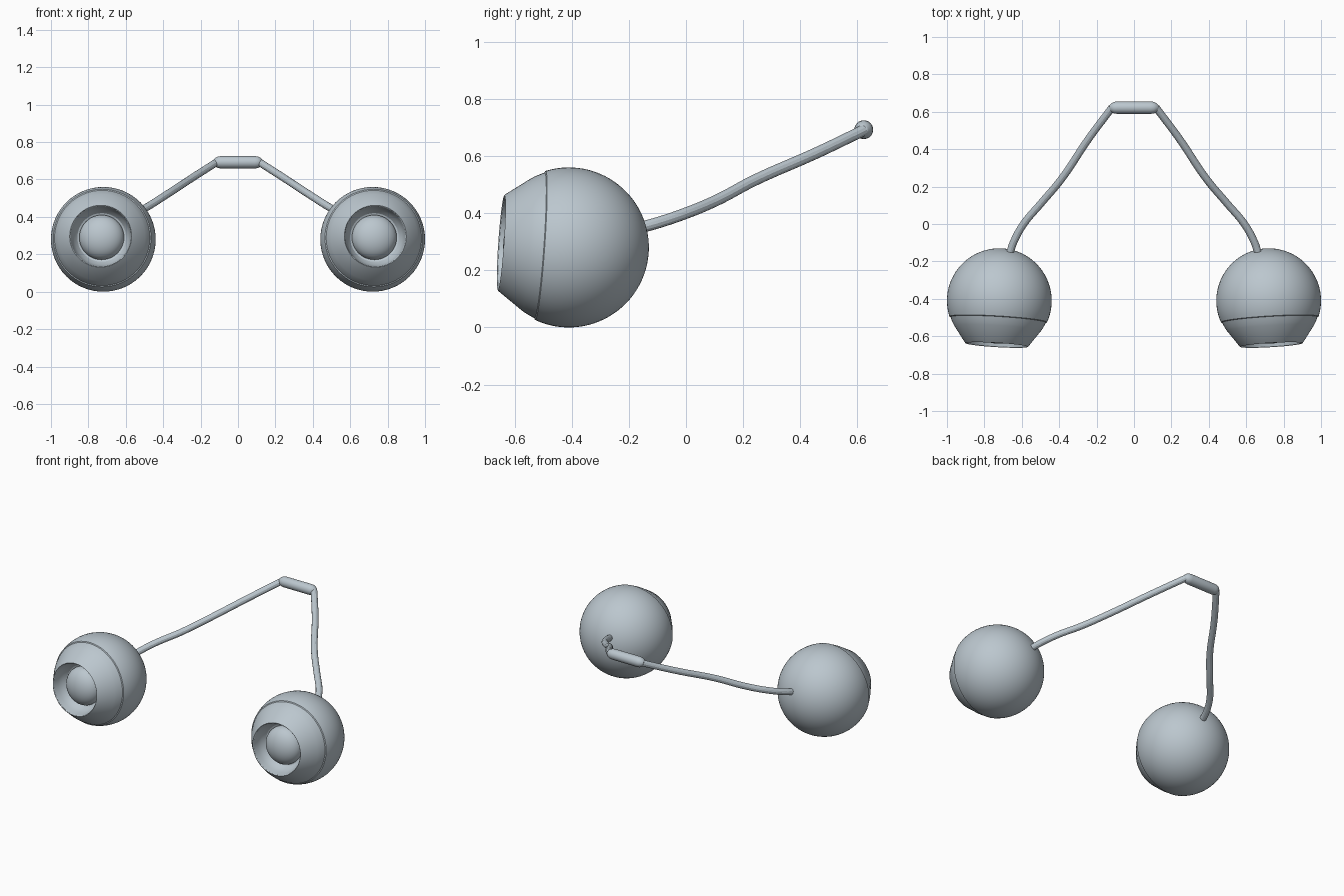
import bpy, bmesh, math
from mathutils import Vector, Matrix

cube = bpy.data.objects.get("Cube")
if cube:
    bpy.data.objects.remove(cube, do_unlink=True)

# Single blue-grey finish
finish = bpy.data.materials.new("blue_grey")
finish.use_nodes = True
colour = (0.50, 0.57, 0.62, 1)
finish.diffuse_color = colour
finish.node_tree.nodes["Principled BSDF"].inputs["Base Color"].default_value = colour


def lathe(name, profile, location, axis, steps=64):
    """Spin (radius, height) points round local z, then aim z along axis."""
    bm = bmesh.new()
    verts = [bm.verts.new((r, 0, h)) for r, h in profile]
    edges = [bm.edges.new(pair) for pair in zip(verts, verts[1:])]
    bmesh.ops.spin(bm, geom=verts + edges, cent=(0, 0, 0), axis=(0, 0, 1),
                   angle=math.tau, steps=steps, use_duplicate=False)
    bmesh.ops.remove_doubles(bm, verts=bm.verts, dist=1e-4)
    bmesh.ops.recalc_face_normals(bm, faces=bm.faces)
    mesh = bpy.data.meshes.new(name)
    bm.to_mesh(mesh)
    bm.free()
    obj = bpy.data.objects.new(name, mesh)
    bpy.context.collection.objects.link(obj)
    mesh.materials.append(finish)
    turn = Vector(axis).to_track_quat('Z', 'Y').to_matrix().to_4x4()
    obj.matrix_world = Matrix.Translation(location) @ turn
    smooth(obj)
    return obj


def smooth(obj):
    bpy.ops.object.select_all(action='DESELECT')
    obj.select_set(True)
    bpy.context.view_layer.objects.active = obj
    bpy.ops.object.shade_smooth_by_angle(angle=math.radians(25))


def arc(rx, rh, centre, start, end, count):
    """Elliptical profile arc; angles are measured from the -z pole."""
    out = []
    for i in range(count + 1):
        a = start + (end - start) * i / count
        out.append((max(0, rx * math.sin(a)), centre - rh * math.cos(a)))
    return out


R = 0.28
seam = math.pi - math.acos(0.1 / R)
shoulder = math.pi - math.acos(0.15 / R)

# Ball shell: back, shallow seam step, cone, rim, recess with concave wall
shell = arc(R, R, 0, 0, seam, 28)
shell += arc(R - 0.005, R - 0.003, 0, seam + 0.015, shoulder, 4)
shell += [(0.170, 0.235), (0.166, 0.238), (0.162, 0.234)]
shell += [(0.156, 0.200), (0.146, 0.170), (0.130, 0.148), (0.105, 0.135), (0, 0.13)]
# Flattened ball sitting inside the recess
lens = arc(0.12, 0.08, 0.15, 0, math.pi, 20)

# Centres of the wire from shell to bridge
path = [(0.662, -0.15, 0.352), (0.645, -0.10, 0.366), (0.59, 0.0, 0.40),
        (0.50, 0.107, 0.445), (0.388, 0.24, 0.515), (0.243, 0.455, 0.61),
        (0.118, 0.622, 0.69)]

for side, label in ((1, "left"), (-1, "right")):
    spot = (side * 0.72, -0.41, R)
    aim = (side * 0.06, -1, 0.07)
    lathe(label + "_ball_shell", shell, spot, aim)
    lathe(label + "_inner_ball", lens, spot, aim, 48)

    curve = bpy.data.curves.new(label + "_wire", 'CURVE')
    curve.dimensions = '3D'
    curve.bevel_depth = 0.02
    curve.bevel_resolution = 4
    curve.use_fill_caps = True
    curve.resolution_u = 8
    spline = curve.splines.new('BEZIER')
    spline.bezier_points.add(len(path) - 1)
    for point, (x, y, z) in zip(spline.bezier_points, path):
        point.co = (side * x, y, z)
        point.handle_left_type = point.handle_right_type = 'AUTO'
    curve.materials.append(finish)
    wire = bpy.data.objects.new(label + "_wire", curve)
    bpy.context.collection.objects.link(wire)
    bpy.ops.object.select_all(action='DESELECT')
    wire.select_set(True)
    bpy.context.view_layer.objects.active = wire
    bpy.ops.object.convert(target='MESH')
    smooth(bpy.context.object)

# Thicker bar joining the two wires, tapered at both ends
half = [(0, 0.133), (0.014, 0.13), (0.024, 0.121), (0.031, 0.106), (0.033, 0.09)]
bridge = half + [(r, -h) for r, h in reversed(half)]
lathe("bridge", bridge, (0, 0.622, 0.692), (1, 0, 0), 32)
